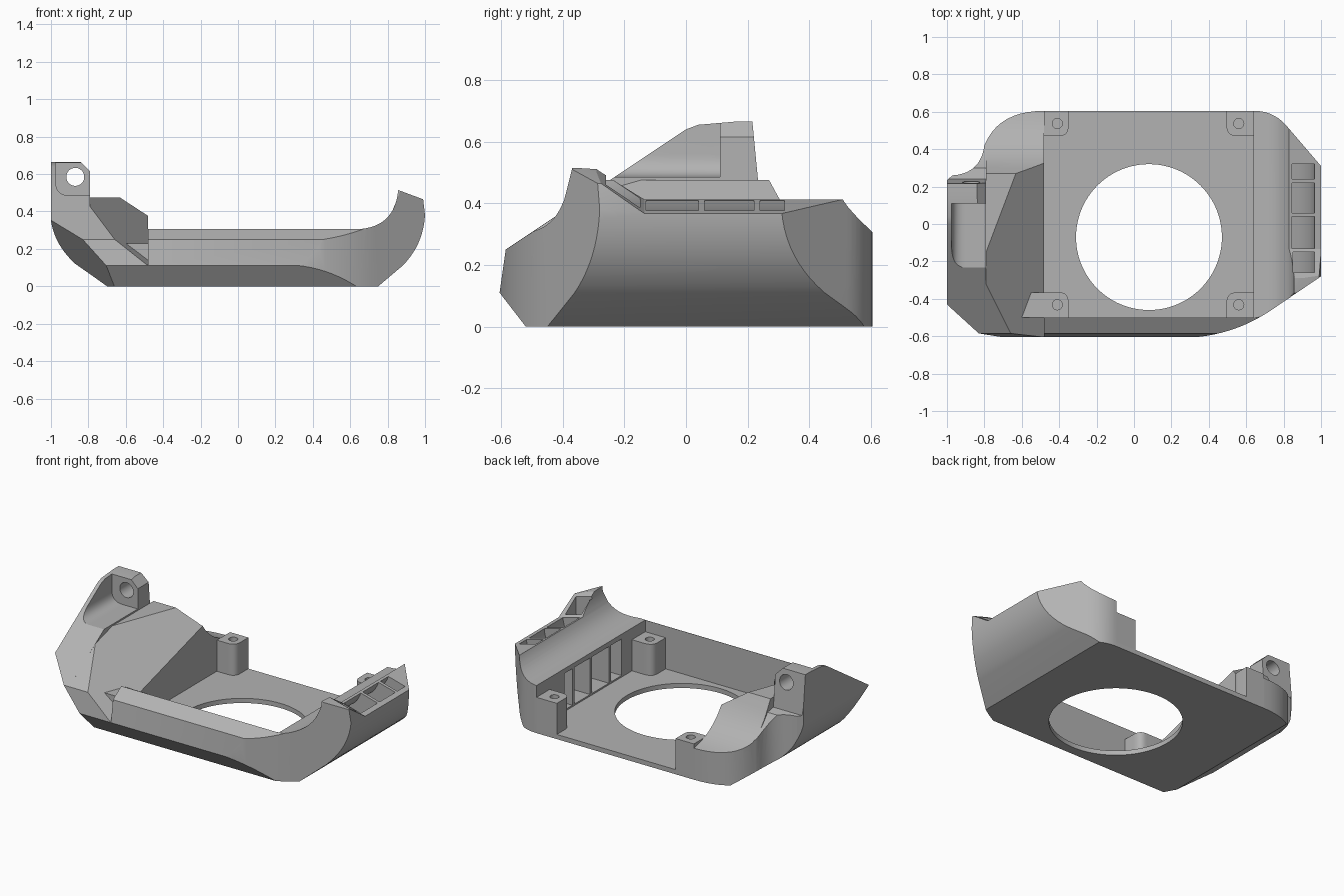
import bpy, bmesh, math
from mathutils import Vector

if "Cube" in bpy.data.objects:
    bpy.data.objects.remove(bpy.data.objects["Cube"])

grey = bpy.data.materials.new("mid grey")
grey.use_nodes = True
COLOUR = (0.45, 0.45, 0.45, 1)
grey.diffuse_color = COLOUR
grey.node_tree.nodes["Principled BSDF"].inputs["Base Color"].default_value = COLOUR


def bend(a, c, b, n=10):
    """Points of a curve from a to b pulled towards c."""
    a, c, b = Vector(a), Vector(c), Vector(b)
    return [tuple(a * (1 - t) ** 2 + c * 2 * t * (1 - t) + b * t * t)
            for t in (i / n for i in range(n + 1))]


def circle(x, y, r, n=48):
    return [(x + r * math.cos(i * math.tau / n), y + r * math.sin(i * math.tau / n))
            for i in range(n)]


def prism(name, axis, pts, lo, hi, warp=None):
    """Extrude a 2D outline along the given axis."""
    place = {"x": lambda p, d: (d, p[0], p[1]),
             "y": lambda p, d: (p[0], d, p[1]),
             "z": lambda p, d: (p[0], p[1], d)}[axis]
    bm = bmesh.new()
    ends = [[bm.verts.new(place(p, d)) for p in pts] for d in (lo, hi)]
    bm.faces.new(ends[0])
    bm.faces.new(ends[1])
    for i in range(len(pts)):
        j = (i + 1) % len(pts)
        bm.faces.new((ends[0][i], ends[0][j], ends[1][j], ends[1][i]))
    if warp:
        for v in bm.verts:
            warp(v)
    bmesh.ops.recalc_face_normals(bm, faces=bm.faces)
    me = bpy.data.meshes.new(name)
    bm.to_mesh(me)
    bm.free()
    me.materials.append(grey)
    ob = bpy.data.objects.new(name, me)
    bpy.context.collection.objects.link(ob)
    return ob


def combine(ob, other, op):
    """Apply a boolean and discard the helper."""
    other.hide_render = True
    m = ob.modifiers.new("bool", "BOOLEAN")
    m.operation, m.object, m.solver = op, other, "EXACT"
    bpy.context.view_layer.objects.active = ob
    bpy.ops.object.modifier_apply(modifier=m.name)
    bpy.data.objects.remove(other)


def clip(ob, co, no):
    """Remove everything beyond a plane and close the opening."""
    bm = bmesh.new()
    bm.from_mesh(ob.data)
    cut = bmesh.ops.bisect_plane(bm, geom=bm.verts[:] + bm.edges[:] + bm.faces[:], dist=1e-5,
                                 plane_co=co, plane_no=no, clear_outer=True)
    edges = [e for e in cut["geom_cut"] if isinstance(e, bmesh.types.BMEdge) and e.is_boundary]
    if edges:
        bmesh.ops.edgeloop_fill(bm, edges=edges)
    bmesh.ops.recalc_face_normals(bm, faces=bm.faces)
    bm.to_mesh(ob.data)
    bm.free()


# Shared outline seen from above
plan = ([(-1.1, -0.7), (0.2, -0.7), (0.33, -0.605)]
        + bend((0.35, -0.603), (0.55, -0.58), (0.72, -0.47))
        + [(1, -0.28), (1, 0.31)]
        + bend((0.82, 0.52), (0.75, 0.605), (0.64, 0.605))
        + bend((-0.48, 0.605), (-0.72, 0.605), (-0.795, 0.43))
        + bend((-0.8, 0.42), (-0.82, 0.27), (-0.97, 0.26)) + [(-1, 0.235), (-1.1, 0.2)])
nose = [(-0.52, 0), (-0.605, 0.11), (-0.585, 0.25)]


def shape(ob, side, warp=None):
    combine(ob, prism("side_helper", "x", side, -1.2, 1.2, warp), "INTERSECT")
    combine(ob, prism("plan_helper", "z", plan, -1, 1), "INTERSECT")


# Tray: floor, front wall and right grip in one solid
tray = prism("tray_and_grip", "y",
             [(-0.48, 0), (0.75, 0)] + bend((0.88, 0.11), (0.99, 0.22), (1, 0.38))
             + [(0.99, 0.465), (0.855, 0.515)]
             + bend((0.855, 0.5), (0.83, 0.31), (0.63, 0.305), 14) + [(-0.48, 0.305)], -0.8, 0.8)


def slant(v):
    if v.co.z > 0.4:
        v.co.z += 0.27 * (0.84 - v.co.x)


shape(tray, nose + [(-0.5, 0.306), (-0.44, 0.38), (-0.37, 0.52), (-0.29, 0.515),
                    (-0.135, 0.41), (0.7, 0.41), (0.7, 0)], slant)
combine(tray, prism("cavity", "z", [(-0.6, -0.5), (0.64, -0.5), (0.64, 0.8), (-0.6, 0.8)],
                    0.03, 1), "DIFFERENCE")
combine(tray, prism("round_opening", "z", circle(0.08, -0.07, 0.39, 96), -0.5, 0.5), "DIFFERENCE")

# Open cells in the grip, leaving ribs between them
cell = ([(0.6, 0.04), (0.76, 0.04), (0.88, 0.15), (0.94, 0.25), (0.965, 0.36), (0.965, 0.7),
         (0.855, 0.7)] + bend((0.85, 0.42), (0.81, 0.285), (0.64, 0.275), 8) + [(0.6, 0.275)])
for lo, hi in ((-0.26, -0.15), (-0.13, 0.04), (0.06, 0.22), (0.24, 0.32)):
    combine(tray, prism("cell", "y", cell, lo, hi), "DIFFERENCE")

# Left block with slanted top
corner = (Vector((-1, -0.43, 0.353)), Vector((-0.0526, -0.0291, -0.0431)).normalized())
block = prism("left_block", "y", [(-0.48, 0), (-0.7, 0), (-0.79, 0.064), (-0.79, 0.475),
                                  (-0.48, 0.475)], -0.8, 0.8)
shape(block, nose + [(-0.247, 0.475), (0.27, 0.475)]
      + bend((0.3, 0.42), (0.4, 0.23), (0.62, 0.2)) + [(0.62, 0)])
clip(block, Vector((-0.645, 0.235, 0.475)), Vector((0.758, -0.287, 1)).normalized())
clip(block, *corner)

# Left tower with pocket and pivot hole
tower = prism("left_tower", "y", [(-0.79, 0.064)] + bend((-0.87, 0.12), (-0.98, 0.22), (-1, 0.35))
              + [(-1, 0.665), (-0.84, 0.665), (-0.79, 0.615)], -0.8, 0.8)
shape(tower, nose + [(0, 0.64), (0.04, 0.655), (0.215, 0.67), (0.24, 0.41)]
      + bend((0.3, 0.4), (0.4, 0.25), (0.62, 0.2)) + [(0.62, 0)])
clip(tower, *corner)
combine(tower, prism("pocket", "y", [(-0.7, 0.485)] + bend((-0.9, 0.485), (-0.975, 0.485),
                     (-0.975, 0.56)) + [(-0.975, 0.8), (-0.7, 0.8)], -0.5, 0.11), "DIFFERENCE")
combine(tower, prism("pivot_hole", "y", circle(-0.87, 0.585, 0.048), 0, 0.5), "DIFFERENCE")

# Screw posts in the four corners, one corner of each rounded
posts = []
for label, x, sx in (("right", 0.64, -1), ("left", -0.48, 1)):
    for end, y, sy in (("front", -0.5, 1), ("back", 0.605, -1)):
        wide, deep = sx * 0.13, sy * 0.135
        if label == "right":
            wide = -0.145
        outline = ([(x, y), (x + wide, y)]
                   + bend((x + wide, y + deep * 0.6), (x + wide, y + deep),
                          (x + wide * 0.6, y + deep), 8) + [(x, y + deep)])
        post = prism(f"{end}_{label}_post", "z", outline, 0.02, 0.23)
        hx = 0.56 if label == "right" else -0.41
        combine(post, prism("screw_hole", "z", circle(hx, y + sy * 0.068, 0.027, 24),
                            0.12, 0.5), "DIFFERENCE")
        posts.append(post)

# Ledge joining the front left post to the block
ledge = prism("front_left_ledge", "z", [(-0.6, -0.5), (-0.48, -0.5), (-0.48, -0.365),
                                        (-0.55, -0.365)], 0.02, 0.23)

bpy.ops.object.select_all(action="DESELECT")
for ob in [tray, block, tower, ledge] + posts:
    ob.select_set(True)
bpy.context.view_layer.objects.active = tray
bpy.ops.object.shade_smooth_by_angle(angle=math.radians(22))
